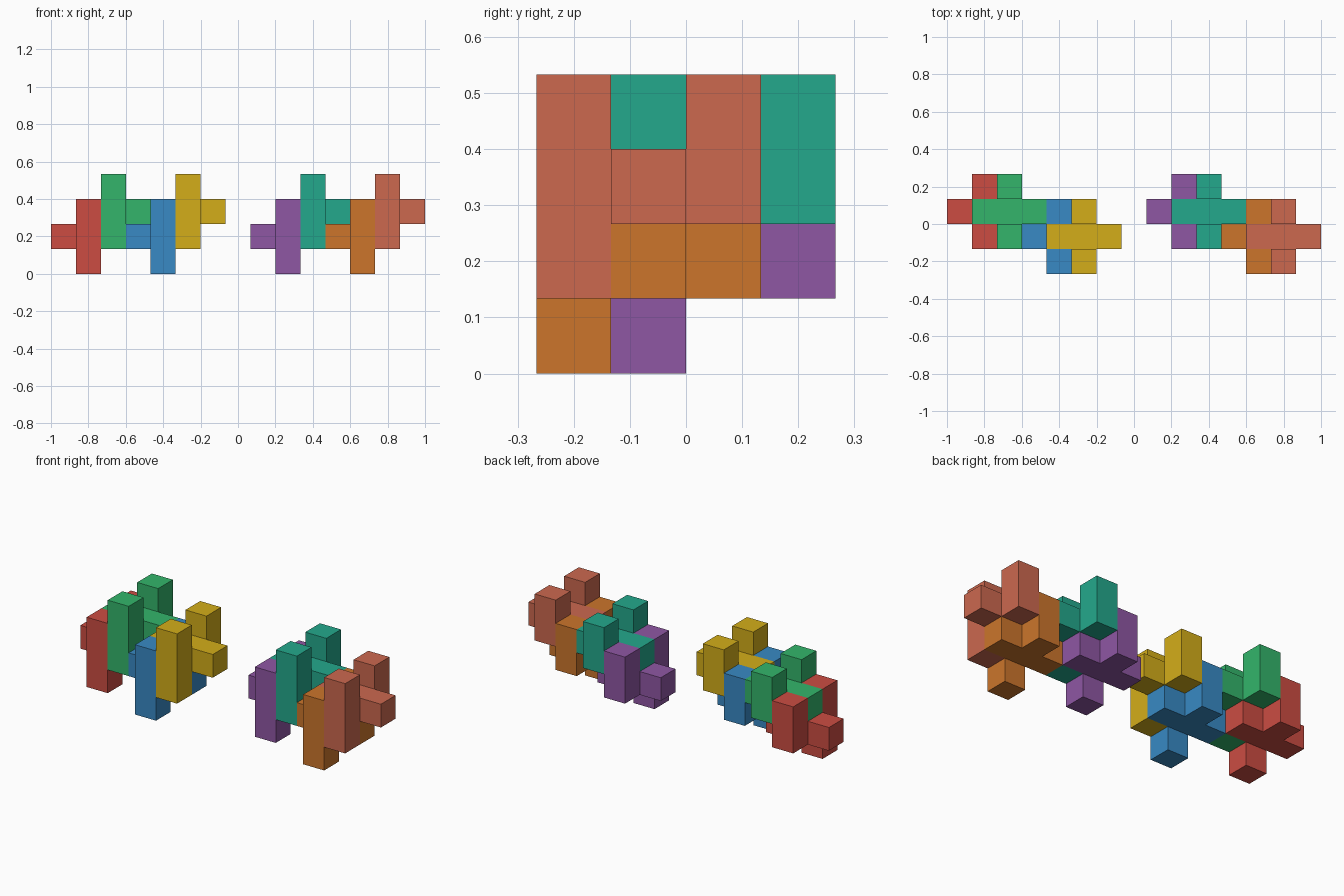
import bpy, bmesh
from mathutils import Vector

if "Cube" in bpy.data.objects:
    bpy.data.objects.remove(bpy.data.objects["Cube"])

U = 2 / 15  # edge of one unit cube

# Every puzzle piece has the same shape: a bar along x with a tall arm in front
# (-y) and a short arm behind (+y), as unit cells around the bar's middle.
BAR = [(-1, 0, 0), (0, 0, 0), (1, 0, 0)]
FRONT_ARM = [(0, -1, -1), (0, -1, 0), (0, -1, 1)]
BACK_ARM = [(0, 1, 0), (0, 1, 1)]
CELLS = set(BAR + FRONT_ARM + BACK_ARM)


def linear(c):
    return c / 12.92 if c <= 0.04045 else ((c + 0.055) / 1.055) ** 2.4


def add_cell_skin(bm, cell):
    """Add the faces of one cube that do not touch another cube of the piece."""
    for axis in range(3):
        for sign in (-1, 1):
            n = Vector((0, 0, 0))
            n[axis] = sign
            if tuple(int(a + b) for a, b in zip(cell, n)) in CELLS:
                continue
            a = Vector((0, 0, 0))
            a[(axis + 1) % 3] = 1
            b = n.cross(a)
            c = Vector(cell) + n / 2
            corners = [(-a - b), (a - b), (a + b), (-a + b)]
            bm.faces.new([bm.verts.new((c + k / 2) * U) for k in corners])


def make_piece(name, color, grid, x_start):
    bm = bmesh.new()
    for cell in sorted(CELLS):
        add_cell_skin(bm, cell)
    bmesh.ops.remove_doubles(bm, verts=bm.verts, dist=U * 0.01)
    bmesh.ops.dissolve_limit(bm, angle_limit=0.01, verts=bm.verts, edges=bm.edges)
    mesh = bpy.data.meshes.new(name)
    bm.to_mesh(mesh)
    bm.free()
    mat = bpy.data.materials.new(name + "_color")
    mat.diffuse_color = (*[linear(c) for c in color], 1)
    mat.use_nodes = True
    mat.node_tree.nodes["Principled BSDF"].inputs["Base Color"].default_value = mat.diffuse_color
    mesh.materials.append(mat)
    obj = bpy.data.objects.new(name, mesh)
    i, j, k = grid
    obj.location = (x_start + (i + 0.5) * U, (j - 1.5) * U, (k + 0.5) * U)
    bpy.context.collection.objects.link(obj)


# Middle cell of the four interlocked pieces in each chain
SLOTS = [(1, 2, 1), (2, 2, 2), (4, 1, 1), (5, 1, 2)]

LEFT = [("red_piece", (0.80, 0.30, 0.26)), ("green_piece", (0.20, 0.71, 0.42)),
        ("blue_piece", (0.22, 0.54, 0.77)), ("yellow_piece", (0.83, 0.68, 0.10))]
RIGHT = [("purple_piece", (0.56, 0.34, 0.64)), ("teal_piece", (0.14, 0.66, 0.55)),
         ("orange_piece", (0.80, 0.46, 0.17)), ("salmon_piece", (0.80, 0.41, 0.31))]

# Left chain starts at x = -1, right chain one unit beyond its end
for chain, x_start in ((LEFT, -1), (RIGHT, -1 + 8 * U)):
    for (name, color), grid in zip(chain, SLOTS):
        make_piece(name, color, grid, x_start)
